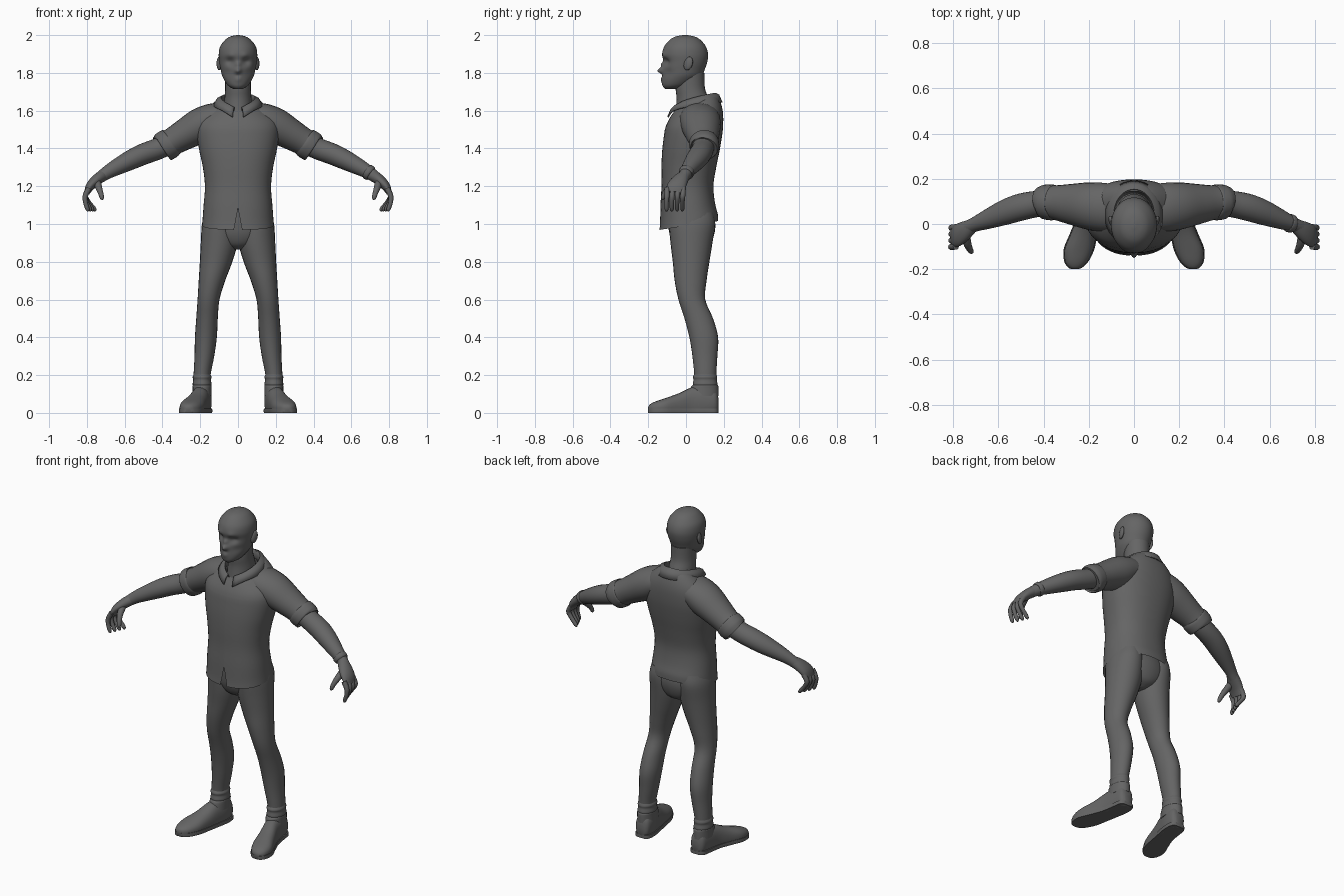
import bpy, bmesh, math
from mathutils import Vector

if "Cube" in bpy.data.objects:
    bpy.data.objects.remove(bpy.data.objects["Cube"], do_unlink=True)

X, Y, Z = Vector((1, 0, 0)), Vector((0, 1, 0)), Vector((0, 0, 1))

grey = bpy.data.materials.new("dark grey")
grey.use_nodes = True
colour = (.13, .13, .13, 1)
grey.diffuse_color = colour
grey.node_tree.nodes["Principled BSDF"].inputs["Base Color"].default_value = colour


def finish(name, bm, angle=50):
    """Turn a bmesh into a smooth-shaded grey object."""
    bmesh.ops.recalc_face_normals(bm, faces=bm.faces)
    mesh = bpy.data.meshes.new(name)
    bm.to_mesh(mesh)
    bm.free()
    mesh.materials.append(grey)
    obj = bpy.data.objects.new(name, mesh)
    bpy.context.collection.objects.link(obj)
    bpy.ops.object.select_all(action="DESELECT")
    obj.select_set(True)
    bpy.context.view_layer.objects.active = obj
    bpy.ops.object.shade_smooth_by_angle(angle=math.radians(angle))
    return obj


def spline(rows, steps):
    """Catmull-Rom interpolation through rows of equal length."""
    rows = [Vector(row) for row in rows]
    dense = []
    for i in range(len(rows) - 1):
        before, start, end = rows[max(i - 1, 0)], rows[i], rows[i + 1]
        after = rows[min(i + 2, len(rows) - 1)]
        for k in range(steps):
            t = k / steps
            m, n = (end - before) / 2, (after - start) / 2
            dense.append(start + m * t + (3 * (end - start) - 2 * m - n) * t ** 2
                         + (2 * (start - end) + m + n) * t ** 3)
    return dense + [rows[-1]]


def loft(name, rows, ref=Y, axis=None, sides=24, steps=4, power=1, seam=False,
         cap=True, shape=None, mirror=1, angle=50):
    """Skin rings (x, y, z, half width along ref, half depth) along a path."""
    dense = spline(rows, steps)
    centres = [Vector(row[:3]) for row in dense]
    bm = bmesh.new()
    rings = []
    for i, row in enumerate(dense):
        tangent = axis or (centres[min(i + 1, len(dense) - 1)] - centres[max(i - 1, 0)]).normalized()
        wide = (ref - tangent * ref.dot(tangent)).normalized()
        deep = tangent.cross(wide)
        ring = []
        for k in range(sides + seam):
            t = math.tau * k / sides
            s, c = (math.copysign(abs(f) ** power, f) for f in (math.sin(t), math.cos(t)))
            co = centres[i] + wide * row[3] * s - deep * row[4] * c
            if shape:
                co = shape(co, k)
            ring.append(bm.verts.new((co.x * mirror, co.y, co.z)))
        rings.append(ring)
    for low, high in zip(rings, rings[1:]):
        for k in range(sides):
            j = (k + 1) % len(low)
            bm.faces.new((low[k], low[j], high[j], high[k]))
    if cap:
        bm.faces.new(rings[0])
        bm.faces.new(rings[-1])
    return finish(name, bm, angle)


def upright(name, rows, **options):
    """Horizontal rings from rows of (height, x, half width, front y, back y)."""
    rings = [(x, (f + b) / 2, z, w, (b - f) / 2) for z, x, w, f, b in rows]
    return loft(name, rings, ref=X, axis=Z, **options)


# Head, with facial forms pushed out of or into the surface
FACE = [  # x, height, radius, push
    (0, 1.812, .017, -.028), (0, 1.845, .013, -.013), (.042, 1.86, .022, .017),
    (.038, 1.89, .02, -.007), (0, 1.768, .018, -.008), (0, 1.787, .011, .006),
    (.06, 1.8, .025, .008)]


def face_shape(co, k):
    push = 0
    if co.y < -.02:
        for x, z, radius, amount in FACE:
            for side in {x, -x}:
                push += amount * math.exp(-((co.x - side) ** 2 + (co.z - z) ** 2) / radius ** 2)
    return co + Y * push


upright("head", [
    (1.715, 0, .025, -.11, -.04), (1.735, 0, .055, -.125, .02), (1.78, 0, .082, -.125, .08),
    (1.82, 0, .092, -.123, .1), (1.86, 0, .099, -.12, .113), (1.9, 0, .102, -.126, .117),
    (1.94, 0, .094, -.115, .105), (1.975, 0, .068, -.086, .076), (1.992, 0, .042, -.056, .046),
    (2, 0, .008, -.018, .008)], sides=72, steps=6, shape=face_shape, angle=70)
upright("neck", [
    (1.56, 0, .08, -.06, .14), (1.66, 0, .072, -.05, .12), (1.72, 0, .068, -.055, .1),
    (1.8, 0, .07, -.05, .098)])


# Shirt body: split front, sloping neckline, hem lower at the front
def shirt_shape(co, k):
    rise = min(max((co.z - 1.5) / .15, 0), 1)
    drop = min(max((1.12 - co.z) / .1, 0), 1)
    slope = .45 * rise * (co.y - .07) + .15 * drop * co.y
    gap = max(1.09 - co.z, 0) * .22
    if k == 0:
        co.x += gap
    elif k == 48:
        co.x -= gap
    return co + Z * slope


shirt = upright("shirt_body", [
    (.99, 0, .19, -.14, .17), (1.03, 0, .187, -.137, .168), (1.1, 0, .182, -.135, .155),
    (1.2, 0, .175, -.13, .145), (1.3, 0, .186, -.13, .16), (1.4, 0, .207, -.125, .18),
    (1.5, 0, .22, -.112, .195), (1.57, 0, .2, -.1, .195), (1.63, 0, .14, -.08, .172),
    (1.66, 0, .095, -.06, .145)], sides=48, power=.88, seam=True, cap=False, shape=shirt_shape)

# Collar: folded strip, open and pointed at the front
bm = bmesh.new()
columns = []
for k in range(37):
    t = .22 + (math.tau - .44) * k / 36
    s, c = math.sin(t), math.cos(t)
    back = math.sqrt((1 - c) / 2)
    point = math.exp(-min(t, math.tau - t) ** 2 / .25)
    columns.append([bm.verts.new(co) for co in (
        (.08 * s, .04 - .09 * c, 1.58 + .08 * back),
        (.09 * s, .042 - .112 * c, 1.61 + .085 * back),
        (.112 * s, .044 - .132 * c, 1.605 + .08 * back - .015 * point),
        (.132 * s, .045 - .148 * c, 1.585 + .06 * back - .03 * point))])
for a, b in zip(columns, columns[1:]):
    for j in range(3):
        bm.faces.new((a[j], b[j], b[j + 1], a[j + 1]))
collar = finish("collar", bm)
collar.modifiers.new("thickness", "SOLIDIFY").thickness = .008

# Trousers seat
upright("trouser_seat", [
    (.865, 0, .03, -.02, .08), (.89, 0, .1, -.06, .125), (.94, 0, .165, -.085, .148),
    (1, 0, .18, -.095, .155), (1.08, 0, .165, -.1, .14)])


def flat_bottom(co, k):
    return Vector((co.x, co.y, max(co.z, 0)))


def sole_plate(co, k):
    return Vector((co.x, co.y, min(max(co.z, 0), .022)))


# Paired parts
for side, m in (("left", 1), ("right", -1)):
    ear = bmesh.new()
    bmesh.ops.create_uvsphere(ear, u_segments=16, v_segments=10, radius=1)
    for v in ear.verts:
        x, y, z = v.co
        v.co = (m * (.1 + .012 * x + .006 * y), .012 + .024 * y + .006 * z, 1.85 + .036 * z)
    finish(side + "_ear", ear)

    # Sleeve with rolled hem
    loft(side + "_sleeve", [
        (.06, .07, 1.57, .1, .07), (.13, .073, 1.555, .108, .085), (.2, .08, 1.52, .105, .093),
        (.28, .088, 1.475, .09, .082), (.34, .094, 1.44, .078, .074),
        (.385, .098, 1.413, .073, .074)], mirror=m)
    loft(side + "_sleeve_hem", [
        (.352, .095, 1.433, .07, .07), (.358, .095, 1.429, .079, .08),
        (.395, .098, 1.407, .077, .08), (.401, .098, 1.403, .068, .07)], mirror=m)

    # Bare arm and palm
    loft(side + "_arm", [
        (.33, .095, 1.445, .06, .06), (.42, .09, 1.4, .058, .057), (.5, .075, 1.37, .06, .056),
        (.57, .052, 1.338, .056, .052), (.65, .02, 1.297, .043, .042),
        (.7, 0, 1.268, .033, .034), (.735, -.015, 1.243, .03, .03)], mirror=m)
    loft(side + "_palm", [
        (.715, -.006, 1.258, .03, .03), (.75, -.03, 1.232, .043, .029),
        (.782, -.05, 1.2, .05, .024), (.8, -.057, 1.165, .048, .015)], mirror=m)

    # Fingers from little to index, then the thumb
    for i, finger in enumerate(("little", "ring", "middle", "index")):
        y = -.015 - .028 * i
        bend = .012 * (3 - i)
        loft(f"{side}_{finger}_finger", [
            (.788, y, 1.19, .015, .015), (.808, y - .002, 1.15, .014, .014),
            (.808 - bend / 2, y - .004, 1.115, .012, .012),
            (.797 - bend, y - .004, 1.08, .011, .011),
            (.792 - bend, y - .004, 1.067, .004, .004)], sides=10, mirror=m)
    loft(side + "_thumb", [
        (.748, -.04, 1.228, .02, .022), (.738, -.085, 1.195, .018, .018),
        (.727, -.112, 1.163, .014, .014), (.72, -.122, 1.138, .011, .011),
        (.718, -.124, 1.128, .004, .004)], sides=12, mirror=m)

    # Trouser leg with bunched cuff
    upright(side + "_trouser_leg", [
        (.13, .19, .043, .045, .16), (.2, .19, .045, .044, .16), (.3, .178, .052, .034, .166),
        (.4, .17, .058, .018, .17), (.5, .164, .057, -.008, .143), (.6, .156, .058, -.04, .102),
        (.7, .138, .07, -.06, .109), (.8, .116, .086, -.07, .124), (.9, .1, .097, -.082, .14),
        (1, .098, .093, -.09, .155), (1.06, .095, .08, -.08, .145)], mirror=m)
    upright(side + "_trouser_cuff", [
        (.14, .19, .043, .044, .16), (.15, .19, .05, .036, .167), (.175, .19, .047, .04, .163),
        (.19, .19, .05, .037, .165), (.205, .19, .044, .044, .16)], mirror=m)

    # Shoe upper, opening and sole
    shoe = [
        (.186, .172, .045, .022, .03), (.187, .155, .06, .043, .068), (.19, .1, .06, .05, .085),
        (.202, .03, .05, .05, .085), (.222, -.04, .035, .057, .068), (.243, -.11, .03, .064, .048),
        (.255, -.165, .025, .05, .034), (.26, -.192, .022, .028, .022), (.262, -.2, .02, .01, .01)]
    loft(side + "_shoe", shoe, ref=X, axis=-Y, power=.85, shape=flat_bottom, mirror=m)
    loft(side + "_sole", [(x, y, .012, w + .004, .03) for x, y, z, w, d in shoe],
         ref=X, axis=-Y, power=.7, shape=sole_plate, mirror=m)
    upright(side + "_shoe_opening", [
        (.09, .19, .05, .02, .172), (.13, .19, .05, .025, .172), (.145, .19, .05, .032, .17),
        (.15, .19, .044, .042, .162)], mirror=m)

# Bracelet on the left wrist
loft("bracelet", [
    (.683, .006, 1.279, .034, .034), (.686, .005, 1.277, .041, .041),
    (.702, -.001, 1.267, .039, .039), (.705, -.002, 1.265, .032, .032)])
